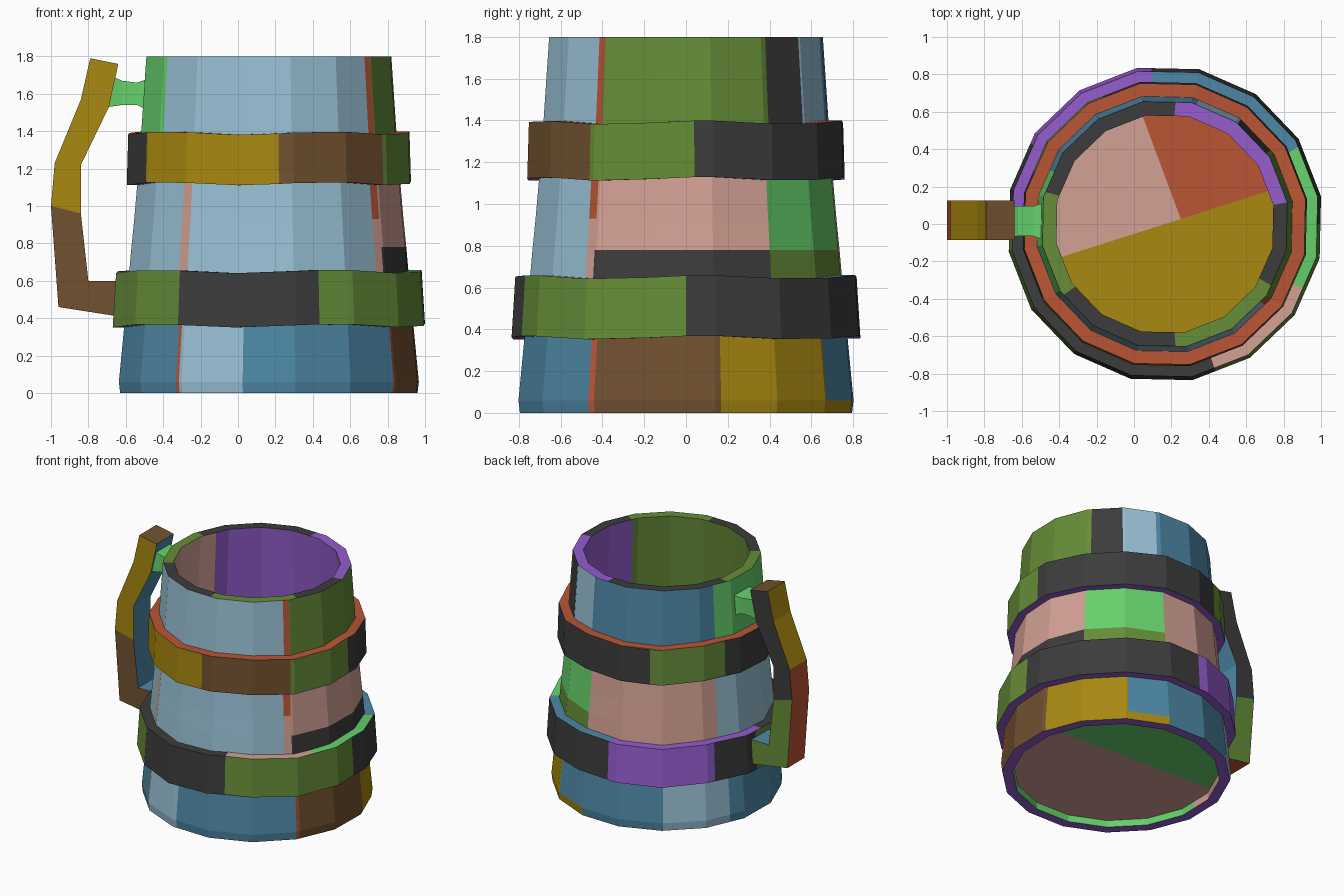
import bpy, bmesh, math

if "Cube" in bpy.data.objects:
    bpy.data.objects.remove(bpy.data.objects["Cube"])

CX = 0.165            # mug axis (handle sticks out to -x)
SIDES, OFFSET = 16, 10.0
STEP = 360 / SIDES

PALETTE = {
    "light_blue": (152, 192, 212), "steel_blue": (78, 136, 166), "moss_green": (102, 141, 56),
    "bright_green": (102, 209, 107), "gold": (168, 136, 16), "brown": (113, 81, 48),
    "pink": (212, 161, 149), "rust_red": (186, 85, 53), "purple": (148, 93, 206),
    "charcoal": (60, 60, 60)}
NAMES = list(PALETTE)
LB, SB, MG, BG, GO, BR, PI, RE, PU, CH = range(10)


def linear(c):
    c /= 255
    return c / 12.92 if c <= 0.04045 else ((c + 0.055) / 1.055) ** 2.4


MATS = []
for name, rgb in PALETTE.items():
    m = bpy.data.materials.new(name)
    m.diffuse_color = (*[linear(c) for c in rgb], 1)
    m.use_nodes = True
    m.node_tree.nodes["Principled BSDF"].inputs["Base Color"].default_value = m.diffuse_color
    MATS.append(m)


def finish(name, bm):
    bmesh.ops.remove_doubles(bm, verts=bm.verts, dist=1e-5)
    me = bpy.data.meshes.new(name)
    bm.to_mesh(me)
    bm.free()
    for m in MATS:
        me.materials.append(m)
    ob = bpy.data.objects.new(name, me)
    bpy.context.collection.objects.link(ob)
    return ob


def point(bm, angle, r, z, wobble=0.0):
    """Point on the 16-sided outline; r is the visible half width."""
    mid = OFFSET + (math.floor((angle - OFFSET) / STEP) + 0.5) * STEP
    rr = r / 0.985 * math.cos(math.radians(STEP / 2)) / math.cos(math.radians(angle - mid))
    t = math.radians(angle)
    return bm.verts.new((CX + rr * math.cos(t), rr * math.sin(t), z + wobble * math.sin(5 * t + 1)))


def arc(a0, a1):
    corners = [OFFSET + k * STEP for k in range(-SIDES, 2 * SIDES)]
    return [a0] + [c for c in corners if a0 + 0.1 < c < a1 - 0.1] + [a1]


def spans(table):
    """Table of (start angle, colour) -> (start, end, colour) all the way round."""
    for i, (a, col) in enumerate(table):
        b = table[i + 1][0] if i + 1 < len(table) else table[0][0] + 360
        yield a, b, col


def ring(bm, table, p0, p1, wobble=0.0):
    for a, b, col in spans(table):
        angles = arc(a, b)
        for s, e in zip(angles, angles[1:]):
            f = bm.faces.new([point(bm, s, *p0, wobble), point(bm, e, *p0, wobble),
                              point(bm, e, *p1, wobble), point(bm, s, *p1, wobble)])
            f.material_index = col


def sector(bm, a0, a1, r, z, col, hub=None, down=False):
    vs = [point(bm, a, r, z) for a in arc(a0, a1)]
    if hub:
        vs.append(bm.verts.new((*hub, z)))
    f = bm.faces.new(vs[::-1] if down else vs)
    f.material_index = col


# Staved body: foot, walls, rim, inside
foot = [(12, GO), (78, SB), (123, LB), (159, SB), (232, RE), (233.5, LB), (260, SB), (325, RE), (327, BR)]
low = [(12, GO), (56, SB), (123, LB), (159, SB), (232, RE), (233.5, LB), (260, SB), (325, RE), (327, BR)]
mid_a = [(32.5, MG), (77.5, PI), (154, LB), (230, PI), (235, LB), (320, PI), (324, CH)]
mid_b = [(32.5, BG), (77.5, PI), (154, LB), (230, PI), (235, LB), (320, PI)]
mid_c = [(32.5, BG), (77.5, PI), (154, LB), (230, PI), (235, LB), (320, RE), (324, PI)]
top = [(35, CH), (54, LB), (75, SB), (155, BG), (215, LB), (321, RE), (324.5, MG)]
rim = [(10, PU), (85, CH), (165, MG), (215, CH), (275, MG), (330, CH)]
inner = [(155, PI), (220, MG), (329, PU)]
bm = bmesh.new()
ring(bm, [(0, PI), (180, BG)], (0.715, 0.05), (0.72, 0.0))
ring(bm, [(0, PU)], (0.72, 0.0), (0.795, 0.0))
ring(bm, foot, (0.795, 0.0), (0.802, 0.06))
ring(bm, low, (0.802, 0.06), (0.76, 0.5))
ring(bm, mid_a, (0.76, 0.5), (0.735, 0.78))
ring(bm, mid_b, (0.735, 0.78), (0.72, 0.93))
ring(bm, mid_c, (0.72, 0.93), (0.692, 1.25))
ring(bm, top, (0.692, 1.25), (0.655, 1.8))
ring(bm, rim, (0.655, 1.8), (0.58, 1.8))
ring(bm, inner, (0.58, 1.8), (0.69, 0.12))
finish("mug_body", bm)

# Floor: coloured sectors inside, recessed two-tone disc underneath
bm = bmesh.new()
hub = (0.25, 0.027)
sector(bm, 17.7, 103, 0.69, 0.12, RE, hub)
sector(bm, 103, 197.7, 0.69, 0.12, PI, hub)
sector(bm, 197.7, 377.7, 0.69, 0.12, GO)
sector(bm, 12, 162, 0.715, 0.05, BG, down=True)
sector(bm, 162, 372, 0.715, 0.05, PI, down=True)
finish("mug_floor", bm)


# Two hoops around the body
def hoop(name, side, lid, r0, z0, r1, z1, in0, in1):
    bm = bmesh.new()
    ring(bm, [(0, PU)], (in0, z0), (r0, z0), 0.009)
    ring(bm, side, (r0, z0), (r1, z1), 0.009)
    ring(bm, lid, (r1, z1), (in1, z1), 0.009)
    finish(name, bm)


hoop("lower_hoop", [(0, CH), (95, PU), (149, CH), (175, MG), (235, CH), (289, MG)],
     [(30, SB), (95, PU), (180, CH), (289, PI), (335, BG)],
     0.835, 0.36, 0.817, 0.65, 0.765, 0.735)
hoop("upper_hoop", [(3, CH), (116, MG), (158, CH), (211, GO), (274, BR), (323, MG)],
     [(0, RE)], 0.76, 1.12, 0.752, 1.39, 0.695, 0.675)

# Handle: bent bar through pairs of outer / inner points
pairs = [((-0.79, 1.79), (-0.64, 1.76)), ((-0.84, 1.57), (-0.69, 1.53)),
         ((-0.98, 1.23), (-0.84, 1.22)), ((-1.0, 1.0), (-0.84, 0.96)),
         ((-0.96, 0.46), (-0.80, 0.60)), ((-0.64, 0.41), (-0.64, 0.60))]
Y0, Y1 = -0.085, 0.125
bm = bmesh.new()
loops = [[bm.verts.new((p[0], y, p[1])) for p, y in ((o, Y0), (i, Y0), (i, Y1), (o, Y1))]
         for o, i in pairs]
for k, (u, d) in enumerate(zip(loops, loops[1:])):
    high = k < 3
    # front, inside, back, outside
    cols = [GO if high else BR, SB, CH if high else MG, GO if k < 2 else RE]
    for s in range(4):
        n = (s + 1) % 4
        bm.faces.new([u[s], d[s], d[n], u[n]]).material_index = cols[s]
bm.faces.new(loops[0]).material_index = BR
bm.faces.new(loops[-1][::-1]).material_index = PI
bmesh.ops.recalc_face_normals(bm, faces=bm.faces)
finish("handle", bm)

# Bracket joining the handle top to the body, flared at both ends
bm = bmesh.new()
stations = [(-0.69, 1.53, 1.70, 0.09), (-0.62, 1.54, 1.67, 0.08),
            (-0.54, 1.54, 1.66, 0.08), (-0.48, 1.51, 1.68, 0.10)]
loops = [[bm.verts.new((x, 0.015 + sy * w, z)) for sy, z in ((-1, lo), (1, lo), (1, hi), (-1, hi))]
         for x, lo, hi, w in stations]
for u, d in zip(loops, loops[1:]):
    for s in range(4):
        n = (s + 1) % 4
        bm.faces.new([u[s], d[s], d[n], u[n]]).material_index = BG
bm.faces.new(loops[0]).material_index = PI
bm.faces.new(loops[-1]).material_index = PI
bmesh.ops.recalc_face_normals(bm, faces=bm.faces)
finish("handle_bracket", bm)
